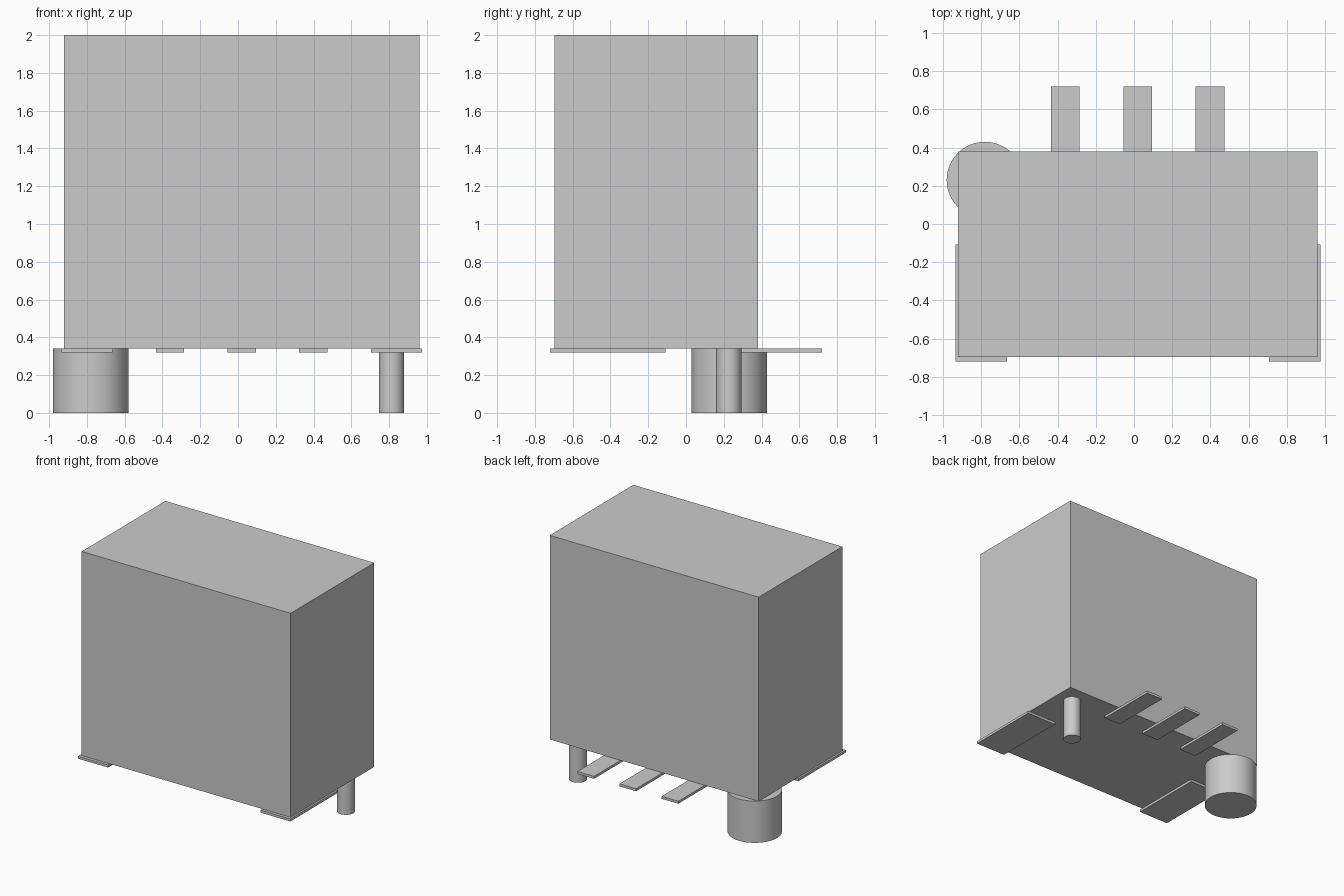
import bpy
import math

# Remove the default cube only
cube = bpy.data.objects.get("Cube")
if cube:
    bpy.data.objects.remove(cube, do_unlink=True)

grey = bpy.data.materials.new("light grey")
grey.use_nodes = True
colour = (0.6, 0.6, 0.6, 1)
grey.diffuse_color = colour
grey.node_tree.nodes["Principled BSDF"].inputs["Base Color"].default_value = colour

BASE = 0.34     # underside of the housing
PLATE = 0.02    # thickness of the metal tabs


def box(name, low, high):
    """Box spanning two opposite corners."""
    bpy.ops.mesh.primitive_cube_add(size=1)
    ob = bpy.context.object
    ob.name = name
    for v in ob.data.vertices:
        v.co = [lo if c < 0 else hi for c, lo, hi in zip(v.co, low, high)]
    ob.data.materials.append(grey)
    return ob


def peg(name, x, y, radius):
    """Round peg from the ground up to the housing."""
    bpy.ops.mesh.primitive_cylinder_add(vertices=64, radius=radius, depth=BASE,
                                        location=(x, y, BASE / 2))
    ob = bpy.context.object
    ob.name = name
    ob.data.materials.append(grey)
    bpy.ops.object.shade_smooth_by_angle(angle=math.radians(30))
    return ob


# Main housing
box("housing", (-0.92, -0.695, BASE), (0.96, 0.38, 2))

# Locating pegs under the housing
peg("wide_peg", -0.78, 0.23, 0.2)
peg("narrow_peg", 0.813, 0.227, 0.067)

# Three contact tabs reaching out at the back
for name, x in (("right", -0.36), ("middle", 0.02), ("left", 0.398)):
    box(name + "_contact_tab", (x - 0.075, 0.215, BASE - PLATE), (x + 0.075, 0.72, BASE))

# Mounting tabs at the front corners
for name, x in (("right", -0.8), ("left", 0.84)):
    box(name + "_mounting_tab", (x - 0.135, -0.72, BASE - PLATE), (x + 0.135, -0.108, BASE))
